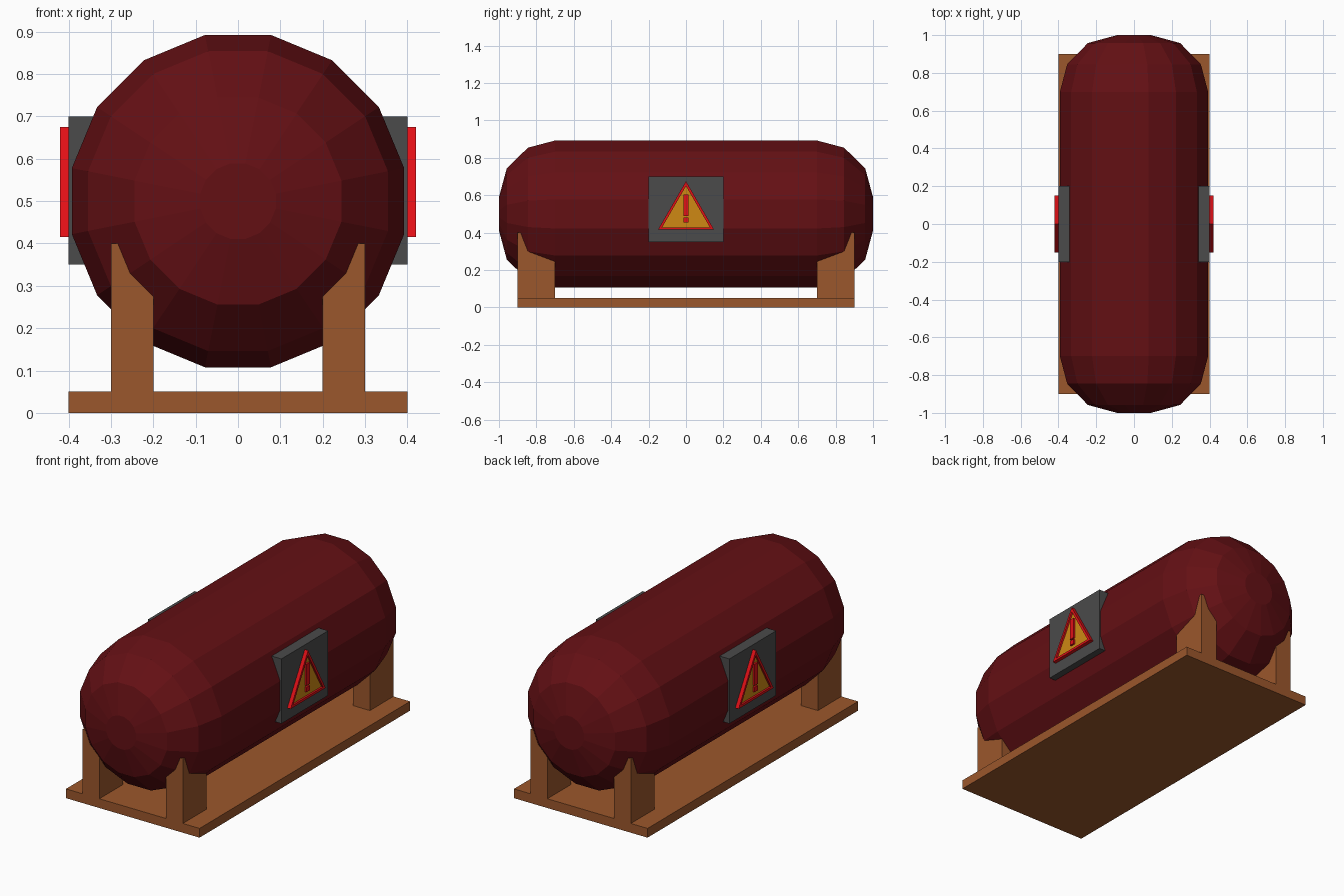
import bpy
import bmesh
from math import sin, cos, pi

if "Cube" in bpy.data.objects:
    bpy.data.objects.remove(bpy.data.objects["Cube"])


def material(name, rgb):
    m = bpy.data.materials.new(name)
    m.diffuse_color = (*rgb, 1)
    m.use_nodes = True
    m.node_tree.nodes["Principled BSDF"].inputs["Base Color"].default_value = m.diffuse_color
    return m


DARK_RED = material("dark_red", (0.127, 0.005, 0.007))
BROWN = material("brown", (0.33, 0.095, 0.025))
GREY = material("dark_grey", (0.07, 0.07, 0.07))
RED = material("bright_red", (0.75, 0.005, 0.008))
YELLOW = material("yellow", (0.62, 0.25, 0.007))


def finish(name, bm, mat, mirror=(False, False)):
    bmesh.ops.recalc_face_normals(bm, faces=bm.faces)
    mesh = bpy.data.meshes.new(name)
    bm.to_mesh(mesh)
    bm.free()
    mesh.materials.append(mat)
    ob = bpy.data.objects.new(name, mesh)
    bpy.context.collection.objects.link(ob)
    if any(mirror):
        mod = ob.modifiers.new("mirror", 'MIRROR')
        mod.use_axis = (*mirror, False)
        mod.use_mirror_merge = False
    return ob


def box(name, lo, hi, mat, mirror=(False, False)):
    bm = bmesh.new()
    bmesh.ops.create_cube(bm, size=1)
    for v in bm.verts:
        v.co = [(a + b) / 2 + c * (b - a) for a, b, c in zip(lo, hi, v.co)]
    return finish(name, bm, mat, mirror)


def bridge(bm, a, b):
    for i in range(len(a)):
        j = (i + 1) % len(a)
        bm.faces.new((a[i], a[j], b[j], b[i]))


def triangle(bm, x, r, zc=0.502):
    angles = [pi / 2 + k * 2 * pi / 3 for k in range(3)]
    return [bm.verts.new((x, r * cos(a), zc + r * sin(a))) for a in angles]


# tank: 16-sided body with rounded ends, (y, radius) half profile
half = [(0.7, 0.4), (0.845, 0.361), (0.958, 0.249), (1.0, 0.091)]
profile = [(-y, r) for y, r in reversed(half)] + half
bm = bmesh.new()
rings = []
for y, r in profile:
    angles = [(k + 0.5) * pi / 8 for k in range(16)]
    rings.append([bm.verts.new((r * cos(a), y, 0.5 + r * sin(a))) for a in angles])
for a, b in zip(rings, rings[1:]):
    bridge(bm, a, b)
bm.faces.new(rings[0])
bm.faces.new(rings[-1])
finish("tank", bm, DARK_RED)

# stand
box("base_board", (-0.4, -0.9, 0), (0.4, 0.9, 0.05), BROWN)
box("legs", (0.2, 0.7, 0.05), (0.3, 0.9, 0.4), BROWN, (True, True))

# sign backing plates on both sides
SIDES = (True, False)
box("sign_plates", (0.33, -0.2, 0.35), (0.4, 0.2, 0.7), GREY, SIDES)

# raised triangular frame
bm = bmesh.new()
loops = [triangle(bm, x, r) for x, r in
         ((0.395, 0.1732), (0.42, 0.1732), (0.42, 0.147), (0.395, 0.147))]
for k in range(4):
    bridge(bm, loops[k], loops[(k + 1) % 4])
finish("sign_frames", bm, RED, SIDES)

# recessed yellow panel
bm = bmesh.new()
back, front = triangle(bm, 0.395, 0.15), triangle(bm, 0.41, 0.15)
bridge(bm, back, front)
bm.faces.new(back)
bm.faces.new(front)
finish("sign_panels", bm, YELLOW, SIDES)

# warning mark
box("mark_bars", (0.4, -0.014, 0.489), (0.42, 0.014, 0.605), RED, SIDES)
box("mark_dots", (0.4, -0.014, 0.454), (0.42, 0.014, 0.48), RED, SIDES)
